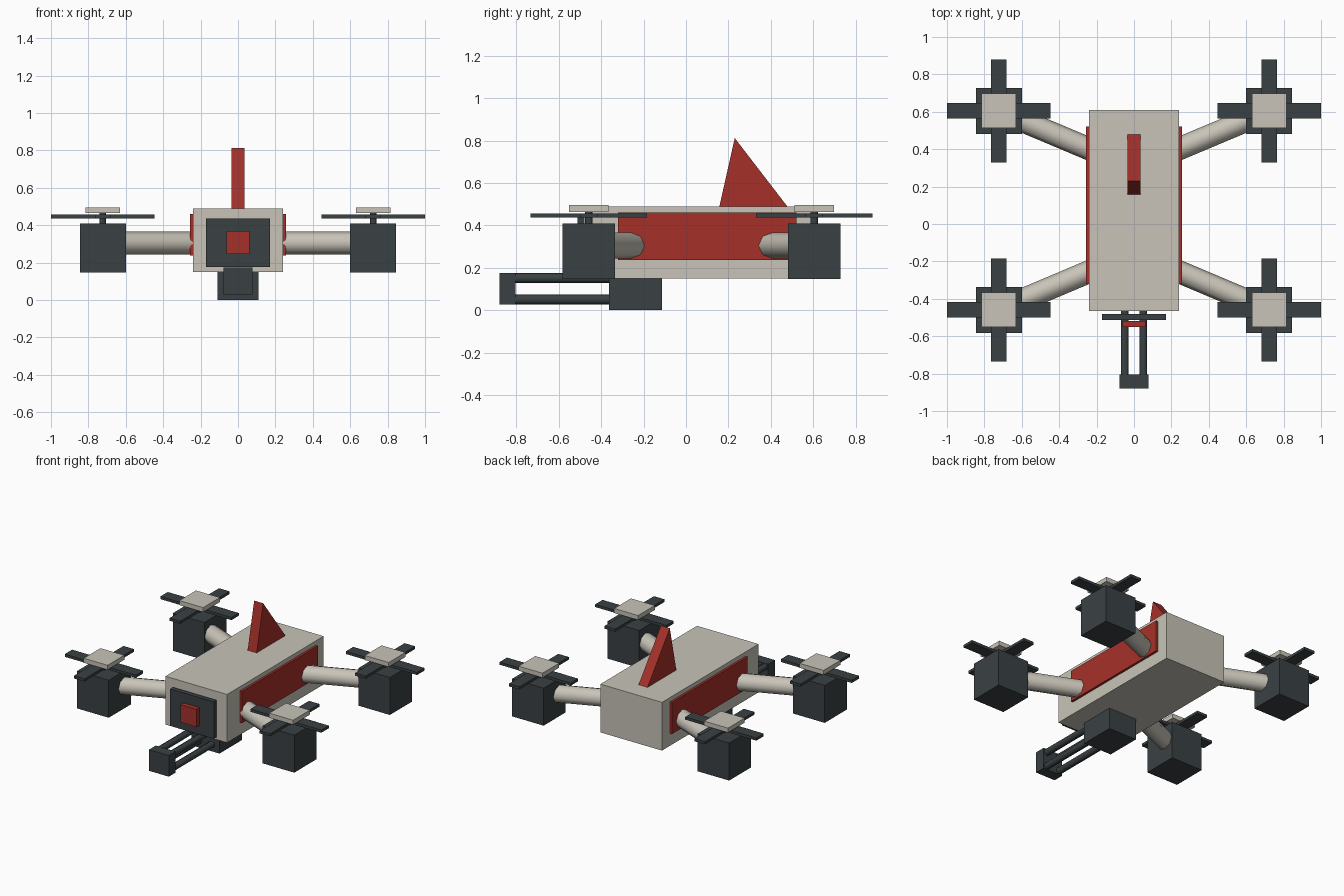
import bpy, bmesh
from mathutils import Vector

if "Cube" in bpy.data.objects:
    bpy.data.objects.remove(bpy.data.objects["Cube"])


def material(name, rgb):
    m = bpy.data.materials.new(name)
    m.diffuse_color = (*rgb, 1)
    m.use_nodes = True
    m.node_tree.nodes["Principled BSDF"].inputs["Base Color"].default_value = m.diffuse_color
    return m


CREAM = material("cream", (0.58, 0.55, 0.48))
DARK = material("dark", (0.042, 0.053, 0.057))
RED = material("red", (0.38, 0.03, 0.023))


def box(name, lo, hi, mat):
    lo, hi = Vector(lo), Vector(hi)
    bpy.ops.mesh.primitive_cube_add(size=1, location=(lo + hi) / 2)
    ob = bpy.context.object
    ob.name = name
    ob.scale = hi - lo
    bpy.ops.object.transform_apply(location=False, rotation=False, scale=True)
    ob.data.materials.append(mat)
    return ob


def rod(name, a, b, radius, sides, mat):
    a, b = Vector(a), Vector(b)
    bpy.ops.mesh.primitive_cylinder_add(vertices=sides, radius=radius,
                                        depth=(b - a).length, location=(a + b) / 2)
    ob = bpy.context.object
    ob.name = name
    ob.rotation_euler = (b - a).to_track_quat('Z', 'Y').to_euler()
    ob.data.materials.append(mat)
    bpy.ops.object.shade_smooth_by_angle(angle=1.1)
    return ob


# Body, nose plate and sensor eye
box("body", (-0.24, -0.465, 0.15), (0.24, 0.61, 0.49), CREAM)
box("nose_plate", (-0.17, -0.512, 0.177), (0.17, -0.48, 0.437), DARK)
box("sensor_eye", (-0.062, -0.55, 0.245), (0.062, -0.518, 0.37), RED)

# Tail fin: triangular profile extruded across x
bm = bmesh.new()
profile = [(0.157, 0.487), (0.48, 0.487), (0.23, 0.812)]
face = bm.faces.new([bm.verts.new((-0.035, y, z)) for y, z in profile])
ext = bmesh.ops.extrude_face_region(bm, geom=[face])
bmesh.ops.translate(bm, vec=(0.07, 0, 0),
                    verts=[g for g in ext["geom"] if isinstance(g, bmesh.types.BMVert)])
bmesh.ops.recalc_face_normals(bm, faces=bm.faces)
mesh = bpy.data.meshes.new("tail_fin")
bm.to_mesh(mesh)
bm.free()
mesh.materials.append(RED)
bpy.context.collection.objects.link(bpy.data.objects.new("tail_fin", mesh))

# Gun: mount, four barrels, muzzle block
box("gun_mount", (-0.11, -0.363, 0), (0.11, -0.113, 0.155), DARK)
box("muzzle_block", (-0.077, -0.88, 0.026), (0.077, -0.805, 0.175), DARK)
for x in (-0.05, 0.05):
    for z in (0.05, 0.151):
        rod("gun_barrel", (x, -0.82, z), (x, -0.3, z), 0.024, 6, DARK)

# Side panels, arms and rotors
for s in (-1, 1):
    xs = sorted((s * 0.23, s * 0.256))
    box("side_panel", (xs[0], -0.32, 0.237), (xs[1], 0.522, 0.46), RED)
    for y, root in ((0.605, 0.385), (-0.459, -0.238)):
        x = s * 0.723
        rod("arm", (s * 0.2, root, 0.305), (x, y, 0.305), 0.061, 8, CREAM)
        box("motor", (x - 0.123, y - 0.123, 0.146), (x + 0.123, y + 0.123, 0.41), DARK)
        rod("rotor_shaft", (x, y, 0.4), (x, y, 0.47), 0.018, 8, DARK)
        for hx, hy in ((0.277, 0.041), (0.041, 0.275)):
            box("rotor_blade", (x - hx, y - hy, 0.437), (x + hx, y + hy, 0.456), DARK)
        box("rotor_cap", (x - 0.093, y - 0.093, 0.464), (x + 0.093, y + 0.093, 0.496), CREAM)
